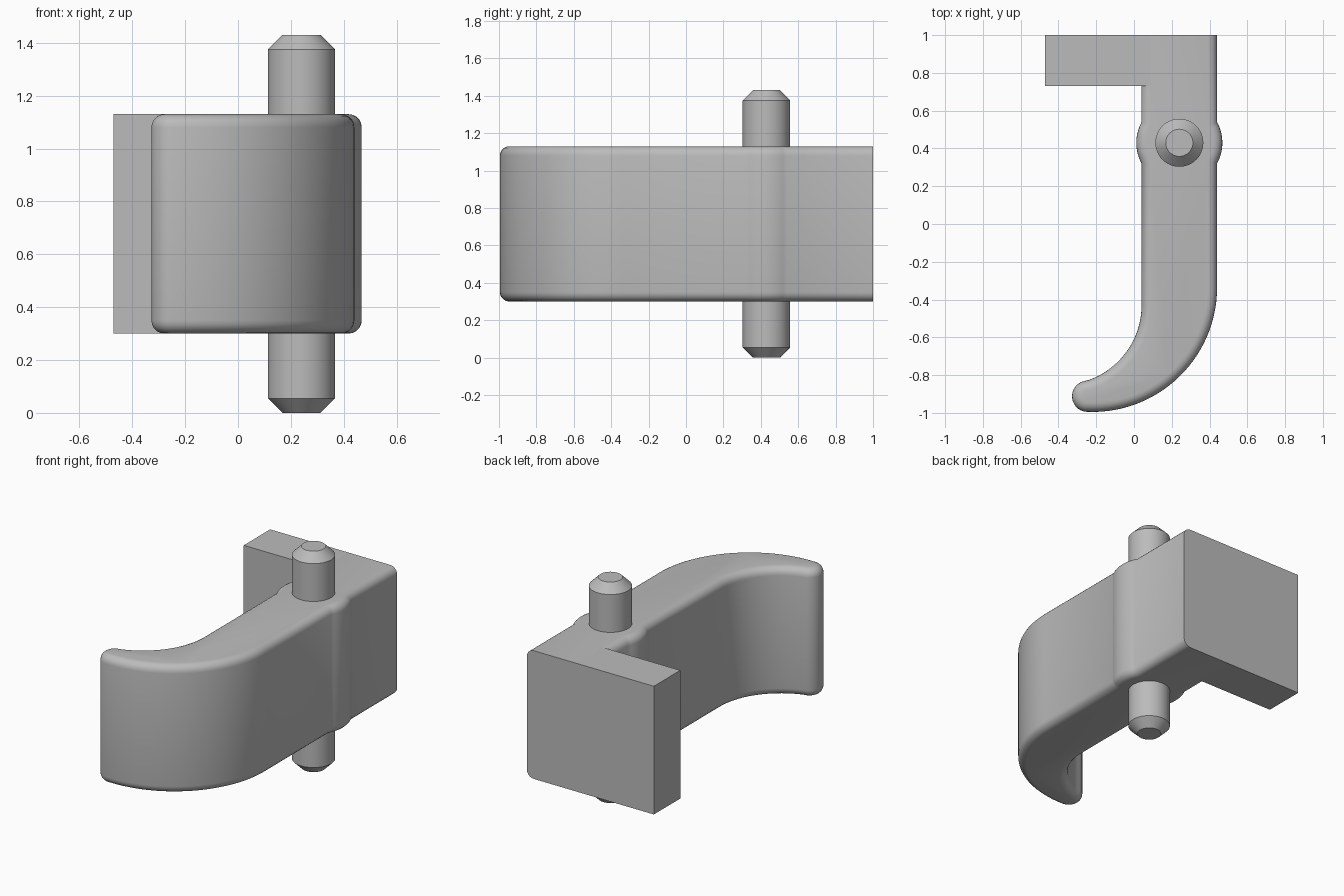
import bpy, bmesh
from math import cos, sin, radians

cube = bpy.data.objects.get("Cube")
if cube:
    bpy.data.objects.remove(cube)

grey = bpy.data.materials.new("plain grey")
grey.use_nodes = True
colour = (0.5, 0.5, 0.5, 1)
grey.diffuse_color = colour
grey.node_tree.nodes["Principled BSDF"].inputs["Base Color"].default_value = colour

BOTTOM, TOP = 0.30, 1.13
ROUND = 0.05
PIN = (0.24, 0.43)


def arc(centre, radius, start, end, steps):
    """Points along a circular arc, angles in degrees."""
    angles = [radians(start + (end - start) * i / steps) for i in range(steps + 1)]
    return [(centre[0] + radius * cos(a), centre[1] + radius * sin(a)) for a in angles]


def finish(bm, name):
    bmesh.ops.recalc_face_normals(bm, faces=bm.faces)
    mesh = bpy.data.meshes.new(name)
    bm.to_mesh(mesh)
    bm.free()
    mesh.materials.append(grey)
    obj = bpy.data.objects.new(name, mesh)
    bpy.context.collection.objects.link(obj)
    bpy.ops.object.select_all(action="DESELECT")
    obj.select_set(True)
    bpy.context.view_layer.objects.active = obj
    bpy.ops.object.shade_smooth_by_angle(angle=radians(32))
    return obj


def prism(points):
    """Upright prism over a plan outline."""
    bm = bmesh.new()
    base = bm.faces.new([bm.verts.new((x, y, BOTTOM)) for x, y in points])
    top = bmesh.ops.extrude_face_region(bm, geom=[base])["geom"]
    bmesh.ops.translate(bm, vec=(0, 0, TOP - BOTTOM),
                        verts=[v for v in top if isinstance(v, bmesh.types.BMVert)])
    return bm


# Curved arm with a hub bulge on both sides, rims rounded except at the back end
outline = [(0.44, 1.0)]
outline += arc(PIN, 0.228, 28.7, -28.7, 10)
outline += arc((-0.22, -0.335), 0.66, 0, -92.5, 28)
outline += arc((-0.245, -0.912), 0.083, -92.5, -254.4, 14)[1:]
outline += arc((-0.38, -0.43), 0.42, -74.4, 0, 20)[1:]
outline += arc(PIN, 0.228, 208.7, 151.3, 10)
outline += [(0.04, 1.0)]
bm = prism(outline)
rims = [e for e in bm.edges
        if abs(e.verts[0].co.z - e.verts[1].co.z) < 0.01
        and min(v.co.y for v in e.verts) < 0.99]
bmesh.ops.bevel(bm, geom=rims, offset=ROUND, segments=5, profile=0.5, affect="EDGES")
finish(bm, "arm")

# Sharp-edged foot block, meeting the flat part of the arm
edge = 0.04 + ROUND
finish(prism([(-0.47, 0.73), (edge, 0.73), (edge, 1.0), (-0.47, 1.0)]), "foot_block")

# Pivot pin with chamfered ends
bm = bmesh.new()
bmesh.ops.create_cone(bm, cap_ends=True, segments=48, radius1=0.127, radius2=0.127, depth=1.43)
bmesh.ops.translate(bm, vec=(*PIN, 0.715), verts=bm.verts)
ends = [e for e in bm.edges if abs(e.verts[0].co.z - e.verts[1].co.z) < 0.01]
bmesh.ops.bevel(bm, geom=ends, offset=0.055, segments=1, affect="EDGES")
finish(bm, "pivot_pin")
